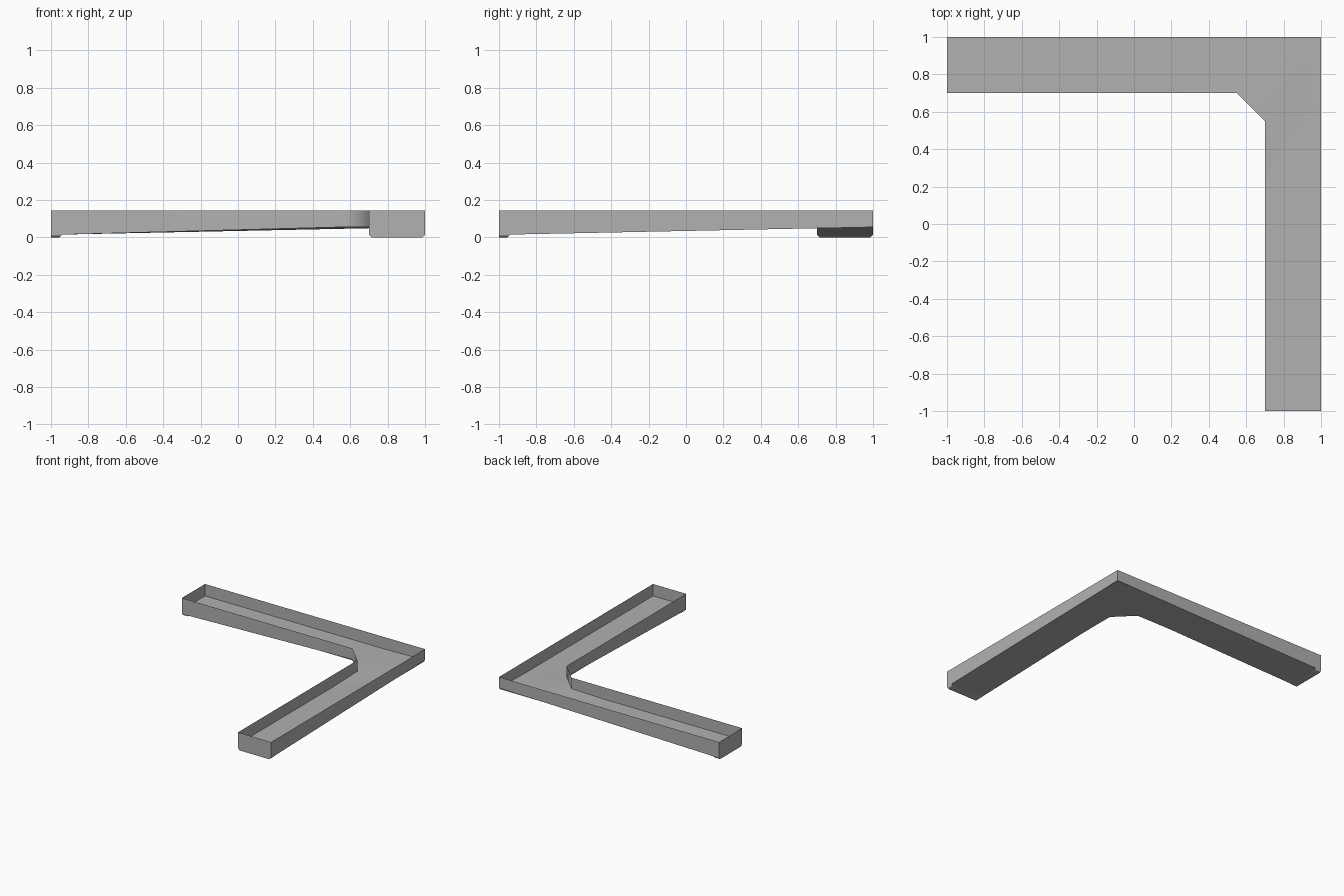
import bpy, bmesh, math

if "Cube" in bpy.data.objects:
    bpy.data.objects.remove(bpy.data.objects["Cube"])

TOP, LIP, RIDGE = 0.145, 0.015, 0.055   # rim, underside at the ends, underside at the corner
FLOOR = 0.047                           # level inner floor
END, FOOT = -1.0, -0.94                 # arm end and inner end of the drain foot
IN, OUT = 0.70, 1.0                     # inner and outer sides of the arm
CUT, BEV = 0.55, 0.015                  # inner corner chamfer, foot taper

grey = bpy.data.materials.new("dark_grey")
grey.diffuse_color = (0.44, 0.44, 0.44, 1)
grey.use_nodes = True
grey.node_tree.nodes["Principled BSDF"].inputs["Base Color"].default_value = grey.diffuse_color


def face(bm, points, swap=False):
    if swap:
        points = [(y, x, z) for x, y, z in reversed(points)]
    bm.faces.new([bm.verts.new(p) for p in points])


def arm(bm, swap):
    # sloping underside, rising toward the corner ridge
    face(bm, [(FOOT, OUT, LIP), (OUT, OUT, RIDGE), (CUT, IN, RIDGE), (FOOT, IN, LIP)], swap)
    # inner and outer walls
    face(bm, [(END, IN, LIP), (FOOT, IN, LIP), (CUT, IN, RIDGE), (CUT, IN, TOP), (END, IN, TOP)], swap)
    face(bm, [(END, OUT, TOP), (OUT, OUT, TOP), (OUT, OUT, RIDGE), (FOOT, OUT, LIP), (END, OUT, LIP)], swap)
    # end wall with clipped lower corners
    a, b, f = IN + BEV, OUT - BEV, FOOT - BEV
    face(bm, [(END, IN, TOP), (END, OUT, TOP), (END, OUT, LIP),
              (END, b, 0), (END, a, 0), (END, IN, LIP)], swap)
    # tapered drain foot
    face(bm, [(END, a, 0), (END, b, 0), (f, b, 0), (f, a, 0)], swap)
    face(bm, [(END, IN, LIP), (END, a, 0), (f, a, 0), (FOOT, IN, LIP)], swap)
    face(bm, [(END, b, 0), (END, OUT, LIP), (FOOT, OUT, LIP), (f, b, 0)], swap)
    face(bm, [(f, a, 0), (f, b, 0), (FOOT, OUT, LIP), (FOOT, IN, LIP)], swap)


def finish(bm, name):
    mesh = bpy.data.meshes.new(name)
    bm.to_mesh(mesh)
    bm.free()
    mesh.materials.append(grey)
    obj = bpy.data.objects.new(name, mesh)
    bpy.context.collection.objects.link(obj)
    return obj


# trough shell
bm = bmesh.new()
for swap in (False, True):
    arm(bm, swap)
# corner underside and chamfered inner corner wall
face(bm, [(CUT, IN, RIDGE), (OUT, OUT, RIDGE), (IN, CUT, RIDGE)])
face(bm, [(CUT, IN, TOP), (CUT, IN, RIDGE), (IN, CUT, RIDGE), (IN, CUT, TOP)])
bmesh.ops.remove_doubles(bm, verts=bm.verts, dist=1e-4)
bmesh.ops.recalc_face_normals(bm, faces=bm.faces)
shell = finish(bm, "trough_shell")

# soften the 45 degree turns, keep flat faces flat
shell.data.shade_smooth()
shell.data.set_sharp_from_angle(angle=math.radians(50))
soften = shell.modifiers.new("soften", 'WEIGHTED_NORMAL')
soften.keep_sharp = True

# level floor inside the trough
bm = bmesh.new()
face(bm, [(x, y, FLOOR) for x, y in ((END, IN), (CUT, IN), (IN, CUT), (IN, END),
                                     (OUT, END), (OUT, OUT), (END, OUT))])
bmesh.ops.recalc_face_normals(bm, faces=bm.faces)
for f in bm.faces:
    if f.normal.z < 0:
        f.normal_flip()
finish(bm, "inner_floor")
